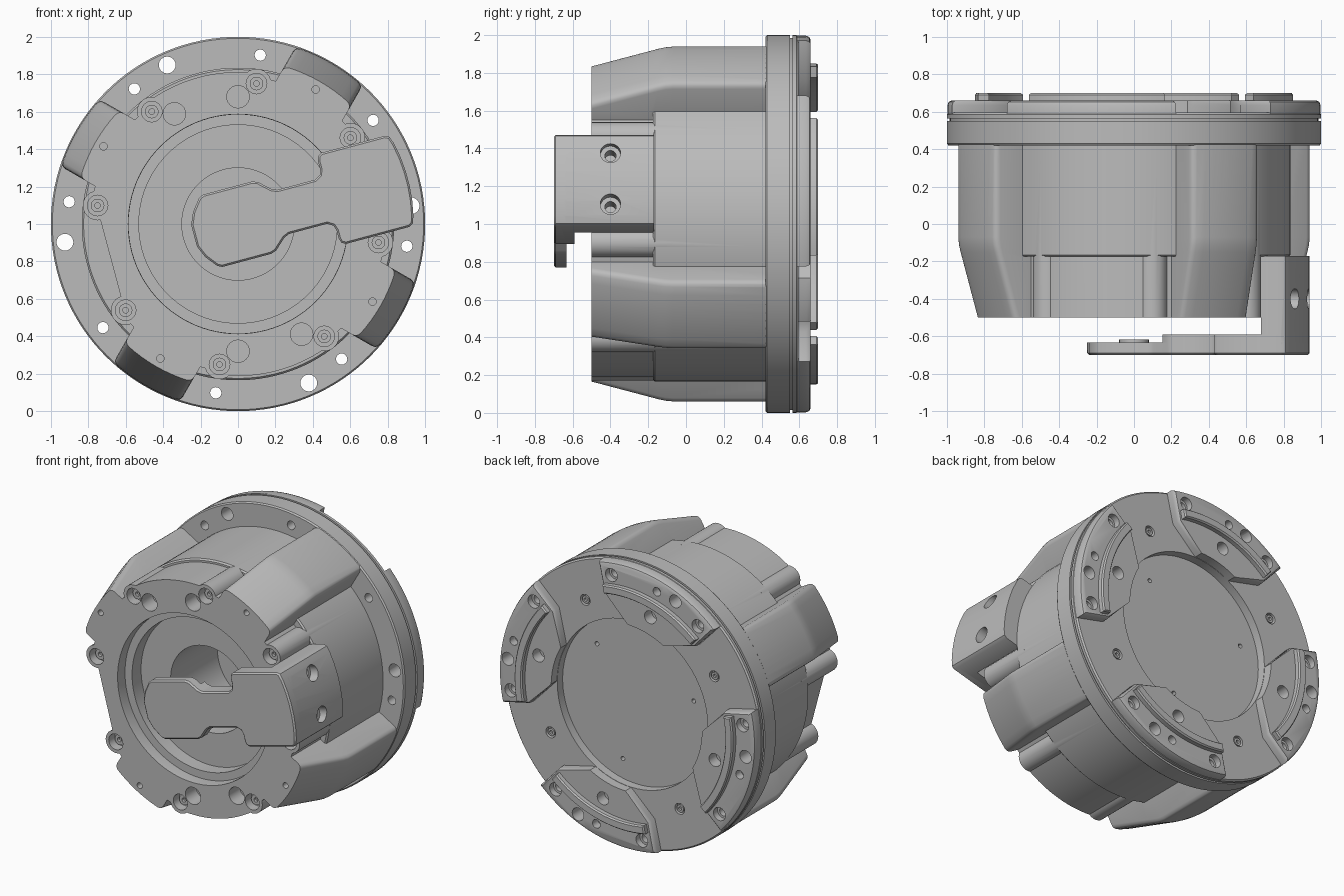
import bpy, bmesh
from math import sin, cos, radians, sqrt
from mathutils import Vector

if "Cube" in bpy.data.objects:
    bpy.data.objects.remove(bpy.data.objects["Cube"])

grey = bpy.data.materials.new("plain_grey")
grey.use_nodes = True
COLOUR = (0.5, 0.5, 0.5, 1)
grey.diffuse_color = COLOUR
grey.node_tree.nodes["Principled BSDF"].inputs["Base Color"].default_value = COLOUR


# ---------- helpers: everything is lofted along y around the axis z = 1 ----------
def polar(r, deg):
    return (r * cos(radians(deg)), r * sin(radians(deg)))


def turn(pts, deg):
    c, s = cos(radians(deg)), sin(radians(deg))
    return [(u * c - v * s, u * s + v * c) for u, v in pts]


def circle(r, centre=(0, 0), n=24):
    return [(centre[0] + x, centre[1] + z) for x, z in (polar(r, 360 * i / n) for i in range(n))]


def arc(r, a0, a1, n=16):
    return [polar(r, a0 + (a1 - a0) * i / n) for i in range(n + 1)]


def loft(bm, rings):
    """Join rings of (y, outline) and close both ends."""
    loops = [[bm.verts.new((x, y, z + 1)) for x, z in pts] for y, pts in rings]
    n = len(loops[0])
    for a, b in zip(loops, loops[1:]):
        for i in range(n):
            bm.faces.new((a[i], a[(i + 1) % n], b[(i + 1) % n], b[i]))
    bm.faces.new(loops[0])
    bm.faces.new(loops[-1])


def lathe(profile, n=96):
    return [(y, circle(r, n=n)) for y, r in profile]


def pin(dist, deg, *profile):
    """A stepped round pin at a polar position."""
    return [(y, circle(r, polar(dist, deg))) for y, r in profile]


def make(name, *solids):
    bm = bmesh.new()
    for rings in solids:
        loft(bm, rings)
    bmesh.ops.recalc_face_normals(bm, faces=bm.faces)
    mesh = bpy.data.meshes.new(name)
    bm.to_mesh(mesh)
    bm.free()
    mesh.materials.append(grey)
    obj = bpy.data.objects.new(name, mesh)
    bpy.context.collection.objects.link(obj)
    return obj


def combine(obj, tool, operation):
    mod = obj.modifiers.new(operation, "BOOLEAN")
    mod.operation, mod.solver, mod.object = operation, "EXACT", tool
    bpy.context.view_layer.objects.active = obj
    bpy.ops.object.modifier_apply(modifier=mod.name)
    bpy.data.objects.remove(tool)


def smooth(obj):
    bpy.ops.object.select_all(action="DESELECT")
    obj.select_set(True)
    bpy.context.view_layer.objects.active = obj
    bpy.ops.object.shade_smooth_by_angle(angle=radians(35))


LOBES = [60, 150, 240, 330]
PADS = [15, 105, 195, 285]
BOSSES = [p + s for p in PADS for s in (-22.5, 22.5)]

# ---------- housing: grooved flange and barrel ----------
housing = make("housing", lathe([
    (0.595, 0.99), (0.585, 1), (0.565, 1), (0.565, 0.985), (0.55, 0.985), (0.55, 1),
    (0.43, 1), (0.42, 0.992), (0.42, 0.835), (-0.165, 0.835), (-0.175, 0.825)], 128))

# front body: round on top and bottom, flat on the two sides
outline = []
for p in PADS:
    outline += arc(0.79, p - 50, p - 24, 6)
    if p in (15, 195):
        outline += [polar(0.755, p - 21), polar(0.755, p + 21)]
    else:
        outline += arc(0.812, p - 20, p + 20)
    outline += [polar(0.79, p + 24)]
combine(housing, make("front_body", [(-0.5, outline), (-0.1, outline)]), "UNION")

# screw bosses
for a in BOSSES:
    combine(housing, make("boss", pin(0.757, a, (-0.5, 0.079), (-0.1, 0.079))), "UNION")


# four tapering lobes with rounded shoulders
def lobe_section(r, deg):
    shoulder = sqrt(r * r - 0.043)
    half = [(0.62, 0.207), (shoulder - 0.03, 0.207), (shoulder - 0.012, 0.203), (shoulder - 0.002, 0.194)]
    top = [(sqrt(r * r - t * t), t) for t in (0.18 - 0.045 * i for i in range(9))]
    return turn(half + top + [(u, -v) for u, v in reversed(half)], deg)


for a in LOBES:
    rings = [(y, lobe_section(r, a)) for y, r in
             ((-0.5, 0.878), (-0.2, 0.967), (-0.15, 0.982), (-0.11, 0.992), (-0.07, 0.996), (0.45, 0.996))]
    combine(housing, make("lobe", rings), "UNION")

# recessed rear disc
DISC, DISC_Y = 0.585, 0.535
combine(housing, make("disc_cutter", lathe([(DISC_Y, DISC), (0.68, DISC)])), "DIFFERENCE")


# rear pads, narrower towards the disc, with a raised curved rib
def pad_outline(r, half, deg):
    side = [(0.78, half), (DISC + 0.02, 16)]
    pts = arc(r, -half, half, 20) + [polar(d, a) for d, a in side]
    pts += arc(DISC + 0.002, 14, -14, 10) + [polar(d, -a) for d, a in reversed(side)]
    return turn(pts, deg)


def sector(r0, r1, half, deg):
    return arc(r1, deg - half, deg + half, 20) + arc(r0, deg + half, deg - half, 20)


for a in PADS:
    pad = [(y, pad_outline(r, half, a)) for y, r, half in
           ((0.57, 0.997, 28), (0.635, 0.997, 28), (0.653, 0.99, 27.7), (0.66, 0.975, 27.2))]
    combine(housing, make("pad", pad), "UNION")
    rib = [(0.64, sector(0.79, 0.85, 26.3, a)), (0.69, sector(0.79, 0.85, 26.3, a)),
           (0.70, sector(0.798, 0.842, 25.8, a))]
    combine(housing, make("rib", rib), "UNION")

# central stepped bore
combine(housing, make("bore_cutter", lathe([
    (-0.6, 0.595), (-0.48, 0.585), (-0.42, 0.585), (-0.42, 0.53),
    (-0.32, 0.53), (-0.32, 0.3), (0.2, 0.3)])), "DIFFERENCE")

# screw seats, flange holes and dowel holes
cuts = []
for a in BOSSES:
    cuts.append(pin(0.757, a, (-0.6, 0.055), (-0.43, 0.055)))
    cuts.append(pin(0.91, a, (0.3, 0.03), (0.615, 0.03), (0.615, 0.046), (0.8, 0.046)))
for a in LOBES:
    cuts.append(pin(0.83, a, (-0.6, 0.02), (-0.42, 0.02)))
    cuts.append(pin(0.735, a, (0.565, 0.038), (0.8, 0.038)))
for a in PADS:
    side = 9 if a in (105, 285) else -9
    cuts.append(pin(0.93, a + side, (0.3, 0.045), (0.8, 0.045)))
    cuts.append(pin(0.91, a, (0.6, 0.03), (0.8, 0.03)))
    cuts.append(pin(0.71, a, (0.58, 0.045), (0.8, 0.045)))
for a in (90, 120, 270, 300):
    cuts.append(pin(0.68, a, (-0.6, 0.06), (-0.38, 0.06)))
for a in (45, 165, 285):
    cuts.append(pin(0.45, a, (0.5, 0.015), (0.8, 0.015)))
combine(housing, make("hole_cutter", *cuts), "DIFFERENCE")
smooth(housing)

# socket screws in the bosses and the rear face
heads = [pin(0.757, a, (-0.46, 0.036), (-0.42, 0.036)) for a in BOSSES]
heads += [pin(0.735, a, (0.56, 0.026), (0.59, 0.026)) for a in LOBES]
screw_heads = make("screw_heads", *heads)
sockets = [pin(0.757, a, (-0.5, 0.015), (-0.44, 0.015)) for a in BOSSES]
sockets += [pin(0.735, a, (0.575, 0.012), (0.7, 0.012)) for a in LOBES]
combine(screw_heads, make("socket_cutter", *sockets), "DIFFERENCE")
smooth(screw_heads)

# ---------- bracket, drawn along +x and turned to its angle ----------
TILT = 15


def mirrored(half):
    return half + [(u, -v) for u, v in reversed(half)]


def shrink(pts, d):
    """Inset a clockwise outline for a small edge chamfer."""
    out = []
    for i, p in enumerate(pts):
        a, b, c = Vector(pts[i - 1]), Vector(p), Vector(pts[(i + 1) % len(pts)])
        t = ((b - a).normalized() + (c - b).normalized()).normalized()
        out.append((b.x + d * t.y, b.y - d * t.x))
    return out


finger = [(-0.243, 0.06), (-0.215, 0.125), (-0.165, 0.188), (-0.14, 0.2), (0.13, 0.2), (0.16, 0.19),
          (0.22, 0.135), (0.25, 0.122), (0.46, 0.122), (0.49, 0.14), (0.5, 0.17), (0.5, 0.215),
          (0.508, 0.24), (0.53, 0.252), (0.88, 0.252), (0.903, 0.24), (0.917, 0.2),
          (0.932, 0.12), (0.939, 0.04)]
full = mirrored(finger)
bracket = make("bracket", [(-0.7, turn(shrink(full, 0.01), TILT)),
                           (-0.69, turn(full, TILT)), (-0.632, turn(full, TILT))])

# thicker outer part of the plate and the leg reaching the barrel
thick = turn(mirrored([(0.2, 0.153), (0.22, 0.135)] + finger[7:]), TILT)
combine(bracket, make("thick_part", [(-0.66, thick), (-0.59, thick)]), "UNION")
leg = turn(mirrored([(0.77, 0.252)] + finger[14:]), TILT)
combine(bracket, make("leg", [(-0.65, leg), (-0.17, leg)]), "UNION")
nub = circle(0.08)
combine(bracket, make("nub", [(-0.66, nub), (-0.618, nub)]), "UNION")

# two radial screw holes through the leg, each with a countersink
for side in (-0.14, 0.14):
    for r, u0, u1 in ((0.03, 0.6, 1.1), (0.054, 0.87, 1.1)):
        bpy.ops.mesh.primitive_cylinder_add(radius=r, depth=u1 - u0, vertices=24)
        drill = bpy.context.object
        x, z = turn([((u0 + u1) / 2, side)], TILT)[0]
        drill.location = (x, -0.4, z + 1)
        drill.rotation_euler = (0, radians(90 - TILT), 0)
        bpy.context.view_layer.update()
        combine(bracket, drill, "DIFFERENCE")
smooth(bracket)
